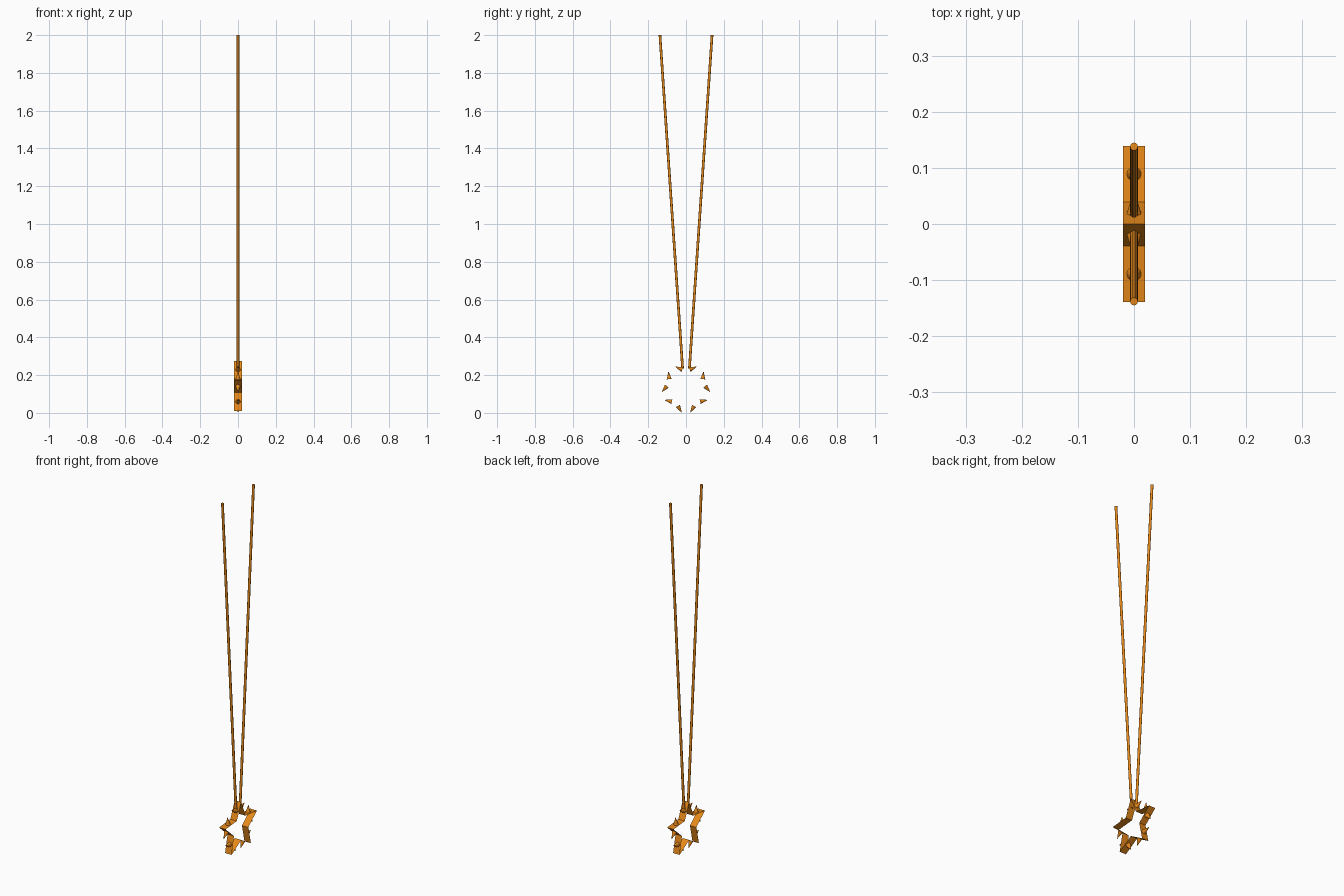
import bpy, bmesh
from math import sin, cos, pi
from mathutils import Vector

if "Cube" in bpy.data.objects:
    bpy.data.objects.remove(bpy.data.objects["Cube"])

orange = bpy.data.materials.new("orange")
orange.diffuse_color = (0.8, 0.25, 0.01, 1)
orange.use_nodes = True
orange.node_tree.nodes["Principled BSDF"].inputs["Base Color"].default_value = orange.diffuse_color

CZ, R_OUT, R_IN, HALF = 0.129, 0.146, 0.067, 0.02


def finish(bm, name):
    me = bpy.data.meshes.new(name)
    bm.to_mesh(me)
    bm.free()
    me.materials.append(orange)
    ob = bpy.data.objects.new(name, me)
    bpy.context.collection.objects.link(ob)
    return ob


def cone(name, a, b, r1, r2, sides, smooth=False):
    """Cone or cylinder running from point a to point b."""
    a, b = Vector(a), Vector(b)
    bm = bmesh.new()
    bmesh.ops.create_cone(bm, cap_ends=True, segments=sides, radius1=r1,
                          radius2=r2, depth=(b - a).length)
    m = (b - a).to_track_quat('Z', 'Y').to_matrix().to_4x4()
    m.translation = (a + b) / 2
    bm.transform(m)
    for f in bm.faces:
        f.smooth = smooth and len(f.verts) == 4
    return finish(bm, name)


# Star outline in the YZ plane
star = []
for i in range(10):
    r = R_IN if i % 2 else R_OUT
    t = i * pi / 5
    star.append(Vector((0, r * sin(t), CZ + r * cos(t))))

# Open star-shaped band
bm = bmesh.new()
rings = [[bm.verts.new((x, p.y, p.z)) for p in star] for x in (-HALF, HALF)]
for i in range(10):
    j = (i + 1) % 10
    bm.faces.new((rings[0][i], rings[0][j], rings[1][j], rings[1][i]))
bmesh.ops.recalc_face_normals(bm, faces=bm.faces)
finish(bm, "star_band")

# One spike on every side of the star
for i in range(10):
    p, q = star[i], star[(i + 1) % 10]
    mid, d = (p + q) / 2, (q - p).normalized()
    n = Vector((0, -d.z, d.y))
    if n.dot(mid - Vector((0, 0, CZ))) < 0:
        n = -n
    cone("spike", mid, mid + n * 0.042, 0.013, 0, 12)

# Two long straps spreading upward
for s in (-1, 1):
    cone("strap", (0, s * 0.018, 0.235), (0, s * 0.138, 2.0), 0.007, 0.007, 12, True)
